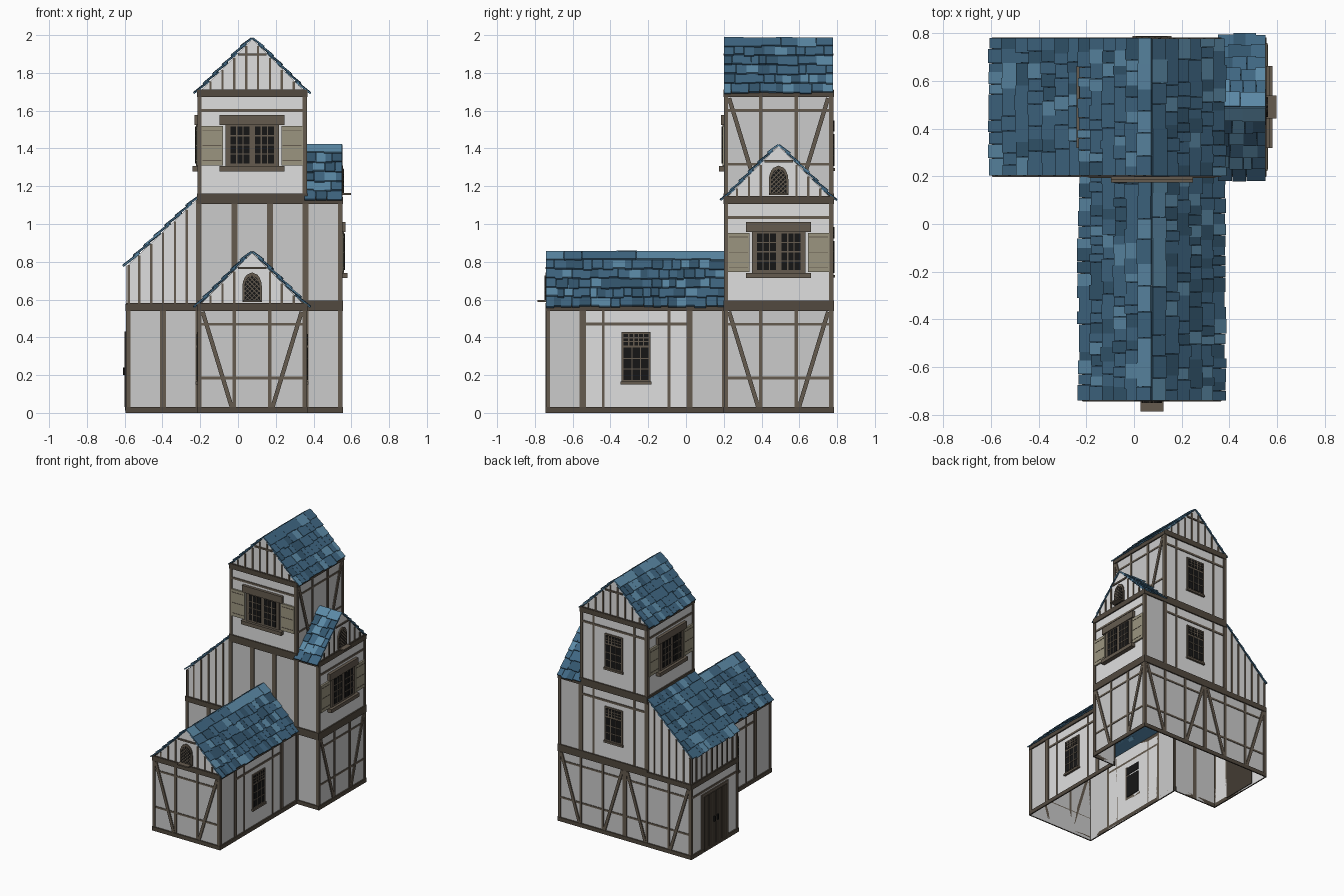
import bpy, math, random
from mathutils import Matrix, Vector

if "Cube" in bpy.data.objects:
    bpy.data.objects.remove(bpy.data.objects["Cube"])

random.seed(4)
U = 0.1885            # small bay width
M = 3 * U             # full bay width and storey height
X0, Y0 = -0.585, -0.735

COLOURS = {
    "plaster_light": (0.74, 0.74, 0.74), "plaster_grey": (0.60, 0.60, 0.60),
    "timber": (0.13, 0.105, 0.078), "dark_timber": (0.085, 0.068, 0.05),
    "shutter_khaki": (0.33, 0.30, 0.215), "window_black": (0.008, 0.008, 0.008),
    "door_brown": (0.055, 0.044, 0.033), "slate_blue": (0.05, 0.135, 0.225),
    "slate_light": (0.105, 0.25, 0.38), "slate_dark": (0.033, 0.092, 0.155)}
NAMES = list(COLOURS)
MATS = []
for n, c in COLOURS.items():
    m = bpy.data.materials.new(n)
    m.diffuse_color = (*c, 1)
    m.use_nodes = True
    m.node_tree.nodes["Principled BSDF"].inputs["Base Color"].default_value = m.diffuse_color
    MATS.append(m)


def frame(gx, gy, z, angle):
    """Wall frame: x runs along the wall, -y points outwards, z is up."""
    return (Matrix.Translation((X0 + gx * U, Y0 + gy * U, z))
            @ Matrix.Rotation(math.radians(angle), 4, 'Z'))


class Part:
    """Collects polygons and boxes into one object."""
    def __init__(self, name):
        self.name, self.v, self.f, self.m = name, [], [], []

    def poly(self, T, pts, mat):
        i = len(self.v)
        self.v += [T @ Vector(p) for p in pts]
        self.f.append(list(range(i, i + len(pts))))
        self.m.append(NAMES.index(mat))

    def box(self, T, s0, s1, z0, z1, d, mat, d0=0.0):
        """Box on the wall, standing out from depth d0 to d."""
        i = len(self.v)
        self.v += [T @ Vector((s, -y, z)) for y in (d, d0) for s, z in
                   ((s0, z0), (s1, z0), (s1, z1), (s0, z1))]
        for q in ((0, 1, 2, 3), (7, 6, 5, 4), (0, 4, 5, 1),
                  (1, 5, 6, 2), (2, 6, 7, 3), (3, 7, 4, 0)):
            self.f.append([i + k for k in q])
            self.m.append(NAMES.index(mat))

    def bar(self, T, a, b, w, d, mat):
        """Straight bar from a to b on the wall, w wide."""
        ang = math.atan2(b[1] - a[1], b[0] - a[0])
        R = T @ Matrix.Translation((a[0], 0, a[1])) @ Matrix.Rotation(-ang, 4, 'Y')
        self.box(R, 0, math.dist(a, b), -w / 2, w / 2, d, mat)

    def prism(self, T, pts, d, mat):
        """Plate with any outline."""
        self.poly(T, [(s, -d, z) for s, z in pts], mat)
        for (a, b), (c, e) in zip(pts, pts[1:] + pts[:1]):
            self.poly(T, [(a, 0, b), (c, 0, e), (c, -d, e), (a, -d, b)], mat)

    def done(self):
        me = bpy.data.meshes.new(self.name)
        me.from_pydata(self.v, [], self.f)
        for m in MATS:
            me.materials.append(m)
        me.polygons.foreach_set("material_index", self.m)
        me.update()
        ob = bpy.data.objects.new(self.name, me)
        bpy.context.collection.objects.link(ob)


def glazing(p, T, s0, s1, z0, z1, nx, nz, d):
    """Black pane with glazing bars."""
    p.box(T, s0, s1, z0, z1, d, "window_black", -0.004)
    for k in range(1, nx):
        s = s0 + (s1 - s0) * k / nx
        p.box(T, s - .003, s + .003, z0, z1, d + .003, "timber")
    for k in range(1, nz):
        z = z0 + (z1 - z0) * k / nz
        p.box(T, s0, s1, z - .003, z + .003, d + .003, "timber")


def wall(kind, gx, gy, floor, angle):
    T, w, c = frame(gx, gy, floor * M, angle), (U if kind == "plain" else M), M / 2
    p = Part(kind + "_wall")
    p.poly(T, [(0, 0, 0), (w, 0, 0), (w, 0, M), (0, 0, M)],
           "plaster_grey" if kind in ("plain", "braced") else "plaster_light")
    # corner posts, base and head beams
    for s in (0, w):
        p.box(T, s - .008 if s else -.007, s + .007 if s else .016, 0, M, .007, "timber")
    p.box(T, w - .016, w, 0, M, .007, "timber")
    p.box(T, -.008, w + .008, 0, .03, .01, "dark_timber")
    p.box(T, -.008, w + .008, M - .025, M + .012, .01, "dark_timber")
    if kind == "braced":
        for s in (U, 2 * U):
            p.box(T, s - .009, s + .009, .03, M - .02, .006, "timber")
        for f in (1, -1):
            p.bar(T, (c - f * .262, M - .03), (c - f * .108, .03), .022, .008, "timber")
        for z in (.185, .47):
            p.box(T, 0, w, z - .007, z + .007, .004, "timber")
    elif kind != "plain":
        p.box(T, 0, w, .462, .478, .005, "timber")
    if kind == "window":
        for f in (-1, 1):
            p.box(T, c + f * .174 - .007, c + f * .174 + .007, .03, M - .02, .005, "timber")
        p.box(T, c - .077, c + .077, .155, .428, .008, "timber")
        p.box(T, c - .082, c + .082, .15, .165, .016, "timber")
        glazing(p, T, c - .066, c + .066, .175, .345, 3, 3, .01)
        glazing(p, T, c - .066, c + .066, .358, .418, 5, 3, .01)
    if kind == "shutter":
        p.box(T, c - .142, c + .142, .17, .41, .014, "timber")
        p.box(T, c - .172, c + .172, .392, .445, .022, "timber")
        p.box(T, c - .172, c + .172, .148, .176, .034, "timber")
        for f in (-1, 1):
            glazing(p, T, c + f * .065 - .05, c + f * .065 + .05, .19, .385, 3, 4, .017)
            a = c + f * .212
            p.box(T, a - .057, a + .057, .18, .388, .013, "shutter_khaki")
            for z in (.205, .285, .365):
                p.box(T, a - .05, a + .05, z - .002, z + .002, .015, "timber")
    if kind == "door":
        p.box(T, c - .16, c + .16, .03, .45, .009, "timber")
        p.box(T, c - .14, c + .14, .012, .43, .014, "door_brown", -.006)
        for k in range(-3, 4):
            s = c + k * .04
            p.box(T, s - .002, s + .002, .03, .43, .016, "dark_timber")
        for f in (-1, 1):
            p.box(T, c + f * .02 - .006, c + f * .02 + .006, .2, .24, .024, "window_black")
    p.done()


def planked(name, T, w, h, arch=False, collar=True):
    """Battened upper wall; h(s) gives its height along the wall."""
    p = Part(name)
    pts = [(0, 0, 0), (w, 0, 0)] + [(s, 0, h(s)) for s in (w, w / 2, 0)]
    p.poly(T, pts, "plaster_light")
    n = max(4, round(w / .06))
    for k in range(n + 1):
        s = min(max(w * k / n, .008), w - .008)
        top = min(h(s - .006), h(s + .006))
        if top > .02 and not (arch and abs(s - w / 2) < .05):
            p.box(T, s - .006, s + .006, 0, top, .006, "timber")
    if collar:
        p.box(T, w / 2 - .075, w / 2 + .075, .195, .207, .008, "timber")
    p.box(T, 0, w, 0, .016, .008, "dark_timber")
    if arch:
        def half(z, r):   # half width of the pointed opening
            return r if z < .1 else r * math.sqrt(max(0, 1 - ((z - .1) / (r * 1.5)) ** 2))
        for r, d, mat in ((.052, .01, "timber"), (.041, .013, "window_black")):
            zs = [.022] + [.1 + r * 1.5 * t for t in (0, .35, .65, .85, 1)]
            side = [(half(z, r), z) for z in zs]
            p.prism(T, [(w / 2 + s, z) for s, z in side]
                    + [(w / 2 - s, z) for s, z in side[-2::-1]], d, mat)
        # diamond lattice
        for f in (-1, 1):
            for k in range(-2, 9):
                ins = [(x, .02 + k * .024 + f * x) for x in
                       [-.041 + .0041 * j for j in range(21)]]
                ins = [q for q in ins if .03 < q[1] < .16 and abs(q[0]) <= half(q[1], .041)]
                if len(ins) > 2:
                    p.bar(T, (w / 2 + ins[0][0], ins[0][1]),
                          (w / 2 + ins[-1][0], ins[-1][1]), .0045, .015, "timber")
        p.box(T, w / 2 - .048, w / 2 + .048, .022, .032, .052, "timber")
    p.done()


def tiled_slope(name, T, length, run, rise, ridge=True):
    """Rows of overlapping slates rising from the wall head."""
    ang, total = math.atan2(rise, run), math.hypot(run, rise) + .017
    S = (T @ Matrix.Rotation(ang, 4, 'X') @ Matrix.Translation((0, -.017, 0)))
    p = Part(name)
    p.poly(S, [(0, .01, .001), (length, .01, .001), (length, total, .001), (0, total, .001)],
           "slate_dark")
    rows = round(total / .075)
    pitch = total / rows
    for r in range(rows):
        cap = ridge and r == rows - 1
        x = -.006
        while x < length:
            w = random.uniform(.085, .11) if cap else random.uniform(.035, .065)
            x1 = length + .006 if length - x - w < .025 else x + w
            y = r * pitch + random.uniform(-.007, .007)
            ln = min(pitch * 1.35, total - y + .003)
            mat = random.choices(["slate_blue", "slate_light", "slate_dark"],
                                 (4, 4, 0) if cap else (6, 2, 2))[0]
            B = (S @ Matrix.Translation((0, y, random.uniform(.009, .013)))
                 @ Matrix.Rotation(-.011 / ln, 4, 'X'))
            p.box(B, x, x1 - .001, 0, .009, 0, mat, -ln)
            x = x1
    p.done()


# storey walls: kind, grid x, grid y, floor, facing angle
for spec in (
        ("braced", 2, 0, 0, 0), ("plain", 5, 0, 0, 90), ("window", 5, 1, 0, 90),
        ("plain", 5, 4, 0, 90), ("plain", 2, 5, 0, 270), ("window", 2, 4, 0, 270),
        ("plain", 2, 1, 0, 270), ("plain", 0, 5, 0, 0), ("plain", 1, 5, 0, 0),
        ("plain", 5, 5, 0, 0), ("braced", 6, 5, 0, 90), ("braced", 6, 8, 0, 180),
        ("braced", 3, 8, 0, 180), ("door", 0, 8, 0, 270),
        ("plain", 2, 5, 1, 0), ("plain", 3, 5, 1, 0), ("plain", 4, 5, 1, 0),
        ("plain", 5, 5, 1, 0), ("shutter", 6, 5, 1, 90), ("plain", 6, 8, 1, 180),
        ("window", 5, 8, 1, 180),
        ("shutter", 2, 5, 2, 0), ("braced", 5, 5, 2, 90), ("window", 5, 8, 2, 180),
        ("shutter", 2, 8, 2, 270)):
    wall(*spec)

# gables and lean-to cheeks
tri = lambda s: max(0, min(s, M - s))
LOW, RISE = .2145, .36
planked("wing_gable", frame(2, 0, M, 0), M, tri, arch=True)
planked("east_gable", frame(6, 5, 2 * M, 90), M, tri, arch=True)
planked("tower_front_gable", frame(2, 5, 3 * M, 0), M, tri)
planked("tower_back_gable", frame(5, 8, 3 * M, 180), M, tri)
planked("lean_to_front", frame(0, 5, M, 0), 2 * U,
        lambda s: LOW + RISE * s / (2 * U), collar=False)
planked("lean_to_back", frame(2, 8, M, 180), 2 * U,
        lambda s: LOW + RISE * (1 - s / (2 * U)), collar=False)
planked("lean_to_side", frame(0, 8, M, 270), M, lambda s: LOW, collar=False)

# roofs
H = M / 2
tiled_slope("wing_roof_right", frame(5, 0, M, 90), 5 * U, H, H)
tiled_slope("wing_roof_left", frame(2, 5, M, 270), 5 * U, H, H)
tiled_slope("east_roof_front", frame(5, 5, 2 * M, 0), U, H, H)
tiled_slope("east_roof_back", frame(6, 8, 2 * M, 180), U, H, H)
tiled_slope("tower_roof_right", frame(5, 5, 3 * M, 90), M, H, H)
tiled_slope("tower_roof_left", frame(2, 8, 3 * M, 270), M, H, H)
tiled_slope("lean_to_roof", frame(0, 8, M + LOW, 270), M, 2 * U, RISE, ridge=False)

# beam over the opening between wing and main block
p = Part("opening_beam")
p.box(frame(2, 5, 0, 0), 0, M, M - .06, M + .01, .01, "timber", -.02)
p.done()
